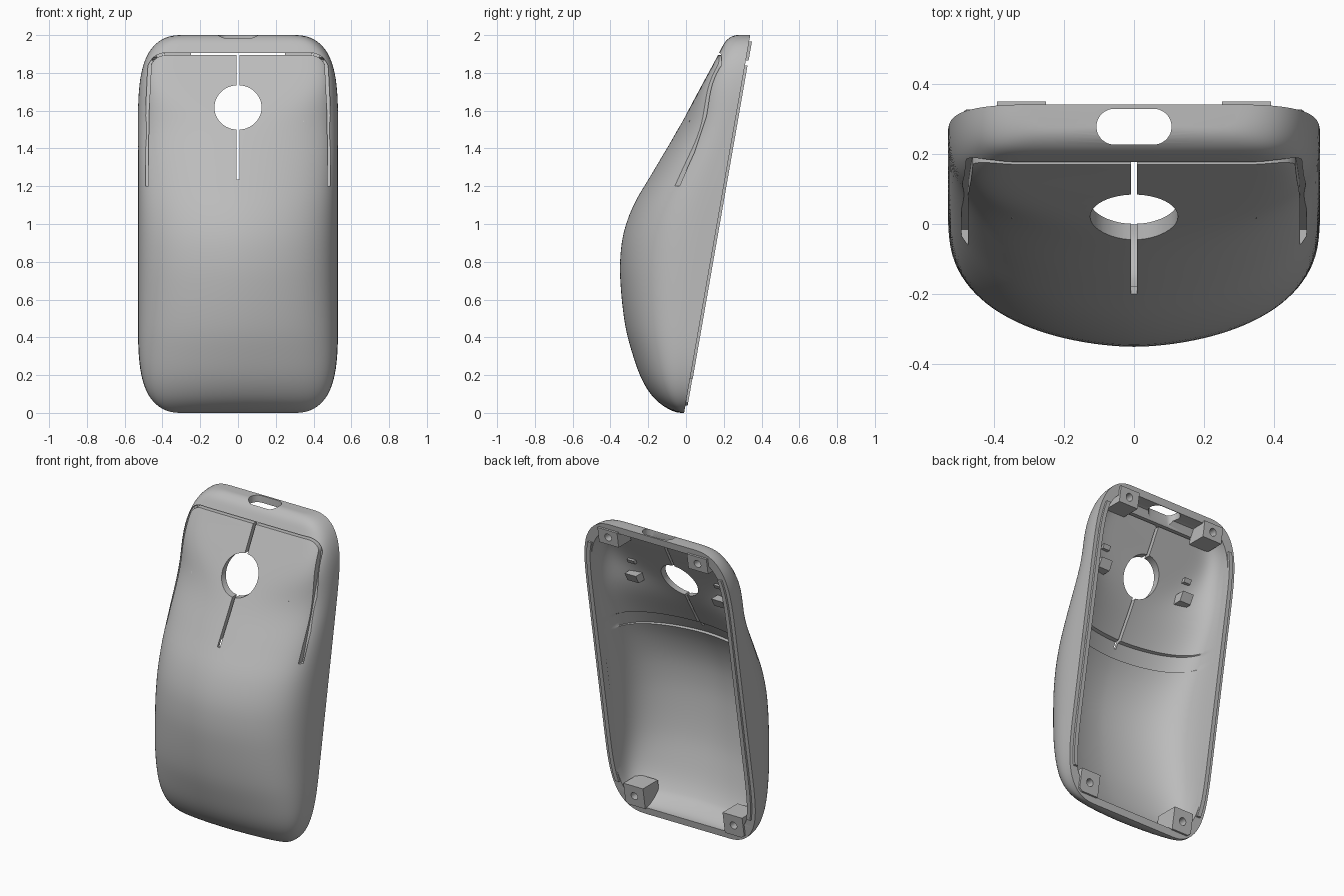
import bpy, bmesh, math

if "Cube" in bpy.data.objects:
    bpy.data.objects.remove(bpy.data.objects["Cube"])

grey = bpy.data.materials.new("shell_grey")
grey.diffuse_color = (0.5, 0.5, 0.5, 1)
grey.use_nodes = True
grey.node_tree.nodes["Principled BSDF"].inputs["Base Color"].default_value = grey.diffuse_color

# Depth of the centre line above the slanted open base: (z, depth)
PROFILE = [(0, .01), (.02, .085), (.08, .174), (.17, .25), (.3, .322), (.45, .388), (.65, .448),
           (.8, .479), (.95, .487), (1.1, .46), (1.26, .395), (1.45, .316), (1.63, .248),
           (1.8, .186), (1.9, .15), (1.965, .126), (1.99, .101), (2, .066)]


def angle(z):
    return math.acos(max(-1, min(1, 1 - z)))


KNOTS = [(angle(z), d) for z, d in PROFILE]


def depth(z):
    a = angle(z)
    i = 0
    while i < len(KNOTS) - 2 and a > KNOTS[i + 1][0]:
        i += 1

    def slope(j):
        p, q = KNOTS[max(j - 1, 0)], KNOTS[min(j + 1, len(KNOTS) - 1)]
        return (q[1] - p[1]) / (q[0] - p[0])
    (a0, d0), (a1, d1) = KNOTS[i], KNOTS[i + 1]
    h = a1 - a0
    t = (a - a0) / h
    return (d0 * (1 + 2 * t) * (1 - t) ** 2 + slope(i) * h * t * (1 - t) ** 2
            + d1 * t * t * (3 - 2 * t) + slope(i + 1) * h * t * t * (t - 1))


def base_y(z):
    return -.01 + .175 * z


def half_width(z):
    e = max(0, min(z, 2 - z, .6))
    return .3 + .23 * max(0, 1 - (1 - e / .6) ** 4.3) ** (1 / 2.3)


def finish(name, bm):
    bmesh.ops.recalc_face_normals(bm, faces=bm.faces)
    me = bpy.data.meshes.new(name)
    bm.to_mesh(me)
    bm.free()
    ob = bpy.data.objects.new(name, me)
    bpy.context.collection.objects.link(ob)
    me.materials.append(grey)
    return ob


def body(name, inset=0, skin=0, back=0, hinge=False):
    """Domed solid lofted from horizontal sections."""
    n_rows, n_cols = 72, 60
    rows = [1 - math.cos(math.pi * k / n_rows) for k in range(n_rows + 1)]
    if hinge:
        rows += [1 + (z - 1) / (1 - inset) for z in (1.178, 1.182, 1.268, 1.272)]
    bm = bmesh.new()
    rings = []
    for z in sorted(rows):
        zi = 1 + (z - 1) * (1 - inset)
        s = skin * (.5 if hinge and 1.18 < zi < 1.27 else 1)
        d = min(depth(z), depth(zi) - s)
        w = half_width(z) - inset
        k = max(0, min(1, (z - 1.2) / .7))
        k = k * k * (3 - 2 * k)
        n, m = 1.8 + 11 * k ** 4, 3.5 - k
        pts = [(w, -back)] if back else []
        for c in range(n_cols + 1):
            p = math.pi * c / n_cols
            x = math.copysign(abs(math.cos(p)) ** (2 / n), math.cos(p))
            pts.append((w * x, d * max(0, math.sin(p)) ** (2 / m)))
        if back:
            pts.append((-w, -back))
        rings.append([bm.verts.new((x, base_y(zi) - q, zi)) for x, q in pts])
    for a, b in zip(rings, rings[1:]):
        for i in range(len(a)):
            j = (i + 1) % len(a)
            bm.faces.new((a[i], a[j], b[j], b[i]))
    bm.faces.new(rings[0])
    bm.faces.new(rings[-1])
    return finish(name, bm)


def prism(name, pts, lo, hi, vertical=False):
    """Extrude an xz outline along y between two surfaces (or an xy outline along z)."""
    bm = bmesh.new()

    def ring(f):
        return [bm.verts.new((a, b, f(a, b)) if vertical else (a, f(a, b), b)) for a, b in pts]
    r0, r1 = ring(lo), ring(hi)
    for i in range(len(pts)):
        j = (i + 1) % len(pts)
        bm.faces.new((r0[i], r0[j], r1[j], r1[i]))
    bm.faces.new(r0)
    bm.faces.new(r1)
    bmesh.ops.triangulate(bm, faces=[f for f in bm.faces if len(f.verts) > 4])
    return finish(name, bm)


def boolean(ob, tool, op="DIFFERENCE", keep=False):
    mod = ob.modifiers.new("cut", "BOOLEAN")
    mod.operation, mod.solver, mod.object = op, "EXACT", tool
    bpy.context.view_layer.objects.active = ob
    bpy.ops.object.modifier_apply(modifier=mod.name)
    if not keep:
        bpy.data.objects.remove(tool)


def rect(x0, x1, z0, z1):
    return [(x0, z0), (x1, z0), (x1, z1), (x0, z1)]


def ellipse(cx, cz, rx, rz, n):
    return [(cx + rx * math.cos(2 * math.pi * i / n), cz + rz * math.sin(2 * math.pi * i / n)) for i in range(n)]


def off(d):
    return lambda x, z: base_y(z) - d


# Hollow shell with a thin hinge groove inside
shell = body("shell")
boolean(shell, body("cavity", .045, .045, .1, True))

# U-shaped gap around the two buttons
side = [(.482, 1.2), (.482, 1.45), (.478, 1.65), (.472, 1.77)]
side += [(.38 + .09 * math.cos(a), 1.82 + .08 * math.sin(a)) for a in [math.pi / 16 * i for i in range(1, 9)]]
path = side + [(-x, z) for x, z in reversed(side)]
left, right = [], []
for i, (x, z) in enumerate(path):
    (ax, az), (bx, bz) = path[max(i - 1, 0)], path[min(i + 1, len(path) - 1)]
    l = math.hypot(bx - ax, bz - az)
    r = .009 if z < 1.85 else .0065
    nx, nz = -(bz - az) / l * r, (bx - ax) / l * r
    left.append((x + nx, z + nz))
    right.append((x - nx, z - nz))
boolean(shell, prism("gap", left + right[::-1], lambda x, z: -.6,
                     lambda x, z: -.015 + .333 * (z - 1.2) + (.05 if abs(x) < .44 else 0)))

# Centre slit, wheel hole and cable opening
boolean(shell, prism("slit", rect(-.009, .009, 1.235, 1.9), lambda x, z: -.6, off(.04)))
boolean(shell, prism("wheel_hole", ellipse(0, 1.617, .125, .118, 48), lambda x, z: -.6, lambda x, z: .17))
stadium = [(math.copysign(.056, x) + x, y) for x, y in
           [(.051 * math.cos(math.pi * (i + .5) / 16), .277 + .051 * math.sin(math.pi * (i + .5) / 16)) for i in range(32)]]
boolean(shell, prism("port", stadium, lambda x, y: 1.85, lambda x, y: 2.1, True))

limit = body("limit", .01, .01, .1)
parts = [shell]
for s, tag in ((1, "right"), (-1, "left")):
    # Screw bosses in the corners
    for name, x0, x1, z0, z1, out, deep in (("top_boss", .25, .39, 1.865, 1.965, .015, .11),
                                            ("bottom_boss", .285, .425, .04, .18, .012, .14)):
        boss = prism(f"{name}_{tag}", rect(s * x0, s * x1, z0, z1), off(deep), off(-out))
        boolean(boss, limit, "INTERSECT", True)
        hole = ellipse(s * (x0 + x1) / 2, (z0 + z1) / 2, .024, .024, 20)
        boolean(boss, prism("screw_hole", hole, off(.07), off(-.1)))
        parts.append(boss)
    # Raised lip along the rim
    zs = [.18 + 1.66 * i / 30 for i in range(31)]
    outline = [(s * (half_width(z) - .024), z) for z in zs] + [(s * (half_width(z) - .05), z) for z in reversed(zs)]
    parts.append(prism(f"rim_lip_{tag}", outline, off(.04), off(-.014)))
    # Button plunger and small tab on the inner face
    for name, x0, x1, z0, z1, h in (("plunger", .27, .35, 1.54, 1.595, .12), ("tab", .285, .335, 1.665, 1.69, .07)):
        parts.append(prism(f"{name}_{tag}", rect(s * x0, s * x1, z0, z1),
                           lambda x, z: base_y(z) - depth(z) * .9 + .01,
                           lambda x, z, h=h: base_y(z) - depth(z) + h))
bpy.data.objects.remove(limit)

for ob in parts:
    bpy.ops.object.select_all(action="DESELECT")
    ob.select_set(True)
    bpy.context.view_layer.objects.active = ob
    bpy.ops.object.shade_smooth_by_angle(angle=math.radians(30))
